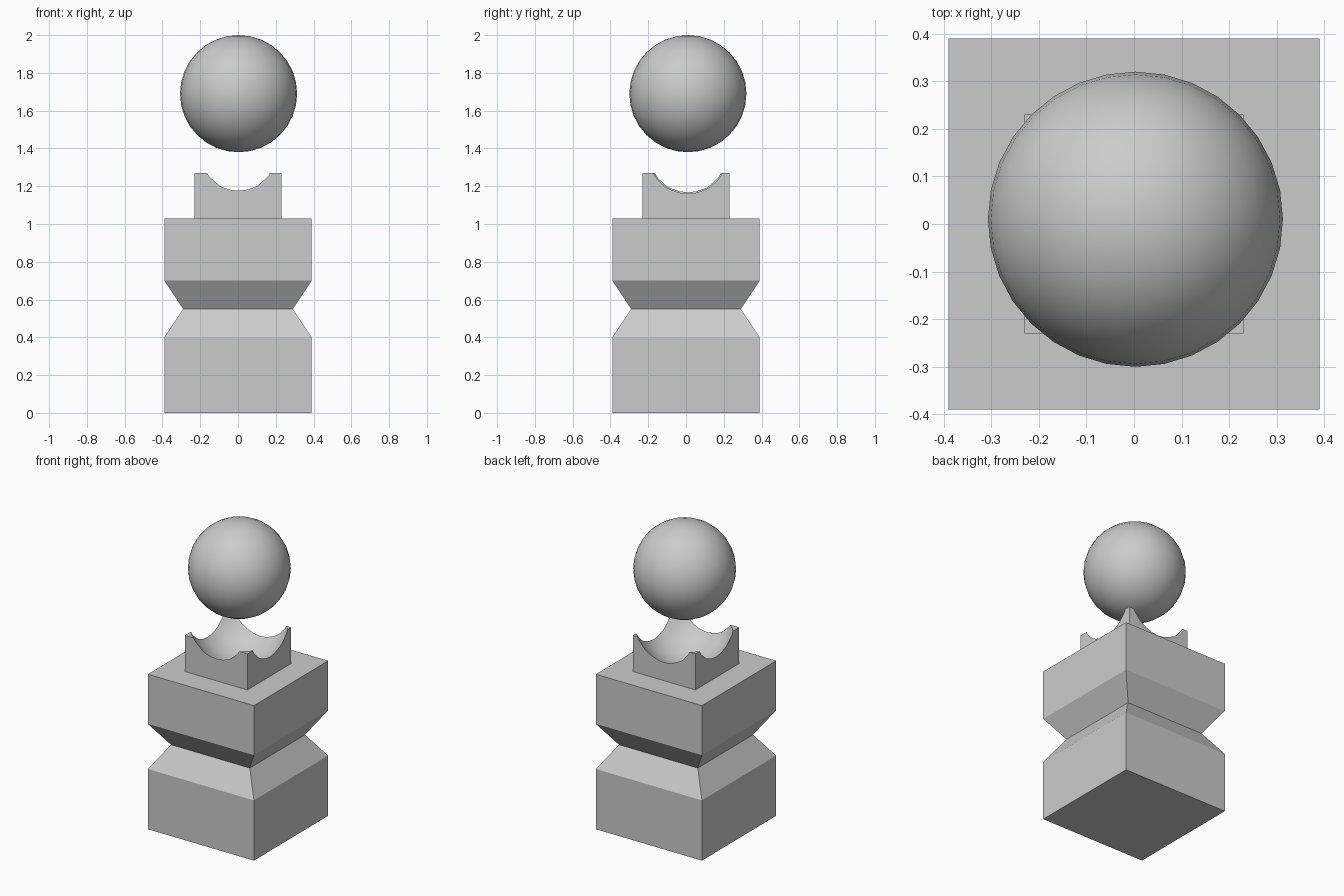
import bpy, bmesh

if "Cube" in bpy.data.objects:
    bpy.data.objects.remove(bpy.data.objects["Cube"])


def square_stack(name, levels):
    """Closed square column from (half width, z) levels."""
    bm = bmesh.new()
    rings = [[bm.verts.new((sx * w, sy * w, z))
              for sx, sy in ((-1, -1), (1, -1), (1, 1), (-1, 1))]
             for w, z in levels]
    bm.faces.new(rings[0][::-1])
    bm.faces.new(rings[-1])
    for low, high in zip(rings, rings[1:]):
        for i in range(4):
            j = (i + 1) % 4
            bm.faces.new((low[i], low[j], high[j], high[i]))
    mesh = bpy.data.meshes.new(name)
    bm.to_mesh(mesh)
    bm.free()
    obj = bpy.data.objects.new(name, mesh)
    bpy.context.collection.objects.link(obj)
    return obj


def ball(name, z):
    bpy.ops.mesh.primitive_uv_sphere_add(segments=32, ring_count=16, radius=0.31,
                                         location=(0.003, 0.01, z))
    obj = bpy.context.object
    obj.name = name
    bpy.ops.object.shade_smooth()
    return obj


# Pedestal with a pinched waist
square_stack("pedestal", [(0.39, 0), (0.39, 0.40), (0.29, 0.55), (0.39, 0.70), (0.39, 1.03)])

# Cradle block with a spherical hollow
cradle = square_stack("cradle", [(0.23, 1.03), (0.23, 1.27)])
cutter = ball("hollow_cutter", 1.37)
cut = cradle.modifiers.new("hollow", 'BOOLEAN')
cut.operation = 'DIFFERENCE'
cut.solver = 'EXACT'
cut.object = cutter
bpy.ops.object.select_all(action='DESELECT')
cradle.select_set(True)
bpy.context.view_layer.objects.active = cradle
bpy.ops.object.modifier_apply(modifier=cut.name)
bpy.data.objects.remove(cutter)
bpy.ops.object.shade_smooth_by_angle()

# Floating ball
ball("ball", 1.69)
